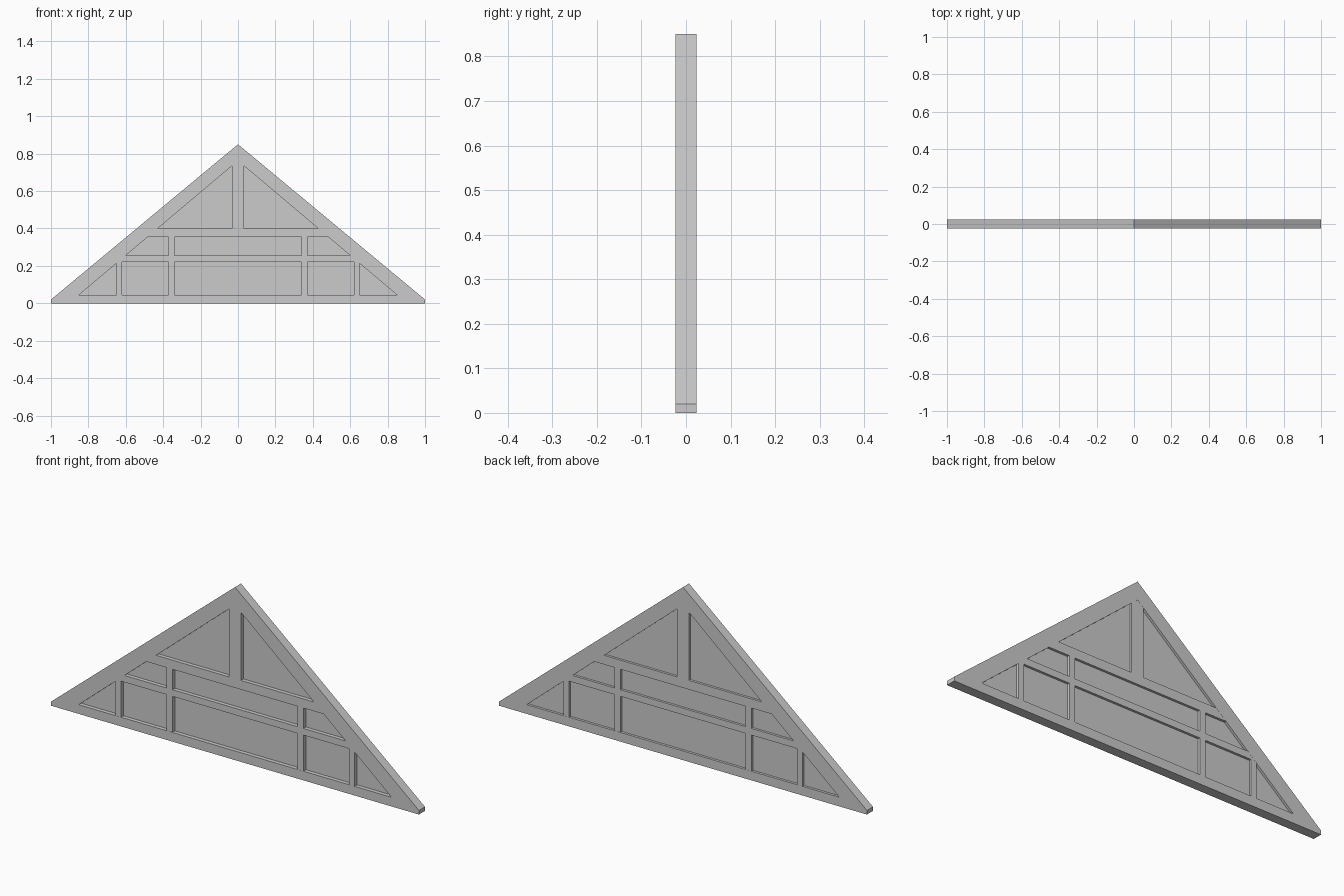
import bpy
import bmesh

cube = bpy.data.objects.get("Cube")
if cube:
    bpy.data.objects.remove(cube, do_unlink=True)

grey = bpy.data.materials.new("plain grey")
grey.use_nodes = True
grey.diffuse_color = (0.6, 0.6, 0.6, 1)
grey.node_tree.nodes["Principled BSDF"].inputs["Base Color"].default_value = (0.6, 0.6, 0.6, 1)

HALF = 0.0235            # half the frame depth
BAR = HALF - 0.0005      # bars sit a hair behind the frame
OUTER = [(-1, 0), (1, 0), (1, 0.02), (0, 0.85), (-1, 0.02)]
INNER = [(-0.85, 0.045), (0.85, 0.045), (0, 0.762)]
SLOPE = (0.762 - 0.045) / 0.85


def finish(name, bm):
    bmesh.ops.recalc_face_normals(bm, faces=bm.faces)
    mesh = bpy.data.meshes.new(name)
    bm.to_mesh(mesh)
    bm.free()
    mesh.materials.append(grey)
    obj = bpy.data.objects.new(name, mesh)
    bpy.context.collection.objects.link(obj)
    return obj


def prism(name, outline, front, back):
    """Extrude an x-z outline from y=front to y=back."""
    bm = bmesh.new()
    face = bm.faces.new([bm.verts.new((x, front, z)) for x, z in outline])
    out = bmesh.ops.extrude_face_region(bm, geom=[face])
    moved = [v for v in out["geom"] if isinstance(v, bmesh.types.BMVert)]
    bmesh.ops.translate(bm, verts=moved, vec=(0, back - front, 0))
    return finish(name, bm)


def inner_x(z):
    """Half width of the opening at height z."""
    return (0.762 - z) / SLOPE


# Outer triangular frame, with the opening cut out
frame = prism("gable_frame", OUTER, -HALF, HALF)
cutter = prism("opening_cutter", INNER, -0.1, 0.1)
cutter.hide_render = True
cutter.hide_viewport = True
cut = frame.modifiers.new("opening", "BOOLEAN")
cut.operation = "DIFFERENCE"
cut.solver = "EXACT"
cut.object = cutter
bpy.context.view_layer.update()
depsgraph = bpy.context.evaluated_depsgraph_get()
frame.data = bpy.data.meshes.new_from_object(frame.evaluated_get(depsgraph))
frame.modifiers.clear()
bpy.data.objects.remove(cutter, do_unlink=True)

# Recessed infill panel, set deeper on the front
prism("infill_panel", INNER, -0.004, 0.0115)

# Horizontal rails, trimmed to the slope of the opening
for name, low, high in (("lower_rail", 0.222, 0.255), ("upper_rail", 0.355, 0.40)):
    a, b = inner_x(low), inner_x(high)
    prism(name, [(-a, low), (a, low), (b, high), (-b, high)], -BAR, BAR)

# Centre post runs up to the apex
prism("centre_post", [(-0.032, 0.40), (0.032, 0.40), (0.032, 0.762 - 0.032 * SLOPE),
                      (0, 0.762), (-0.032, 0.762 - 0.032 * SLOPE)], -BAR, BAR)

# Mirrored side posts
for side, s in (("left", 1), ("right", -1)):
    for name, low, high in (("lower_inner_post", 0.045, 0.222), ("upper_inner_post", 0.255, 0.355)):
        prism(f"{side}_{name}", [(s * 0.34, low), (s * 0.372, low),
                                 (s * 0.372, high), (s * 0.34, high)], -BAR, BAR)
    prism(f"{side}_outer_post", [(s * 0.62, 0.045), (s * 0.65, 0.045),
                                 (s * 0.65, 0.762 - 0.65 * SLOPE),
                                 (s * inner_x(0.222), 0.222), (s * 0.62, 0.222)], -BAR, BAR)
